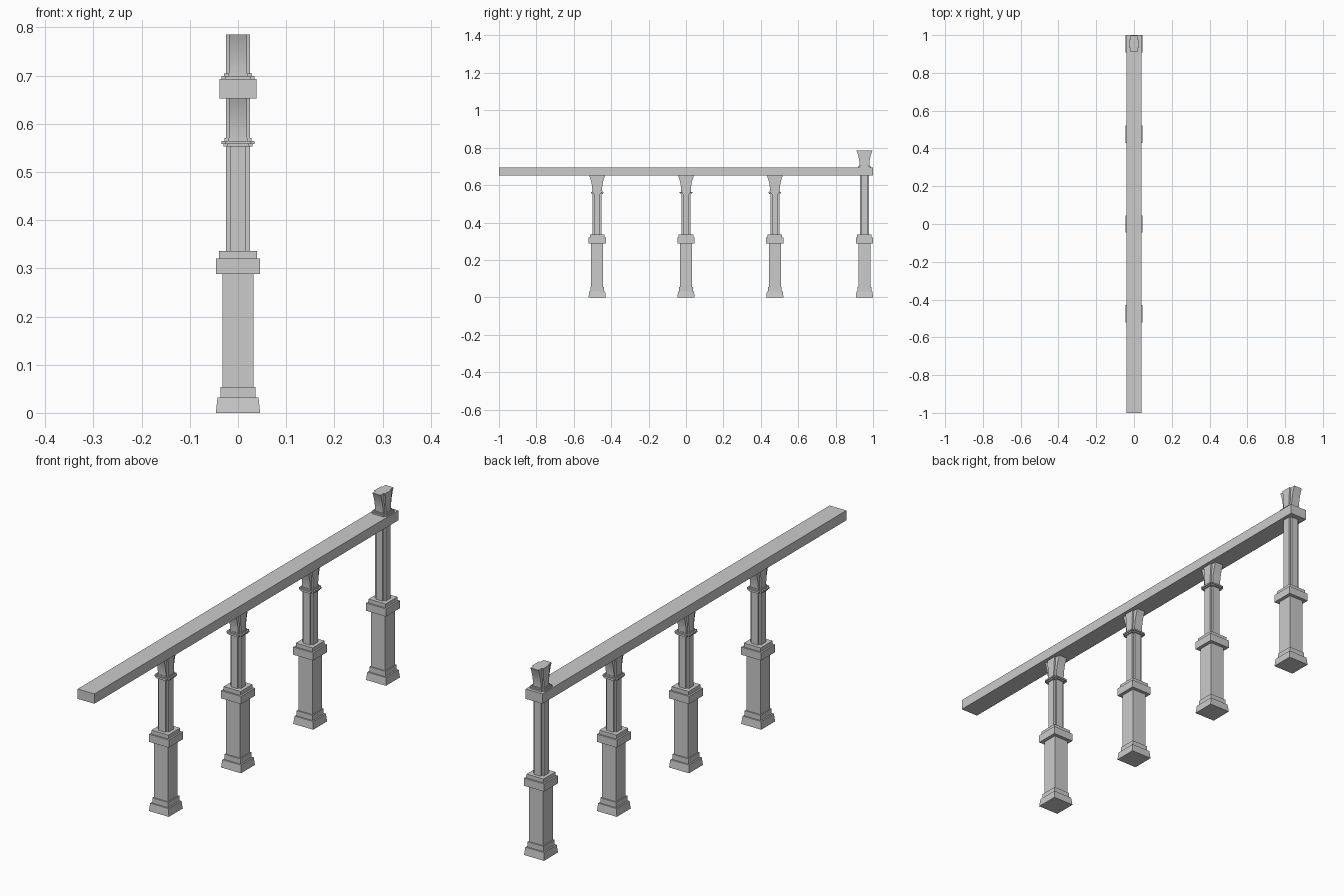
import bpy, bmesh

if "Cube" in bpy.data.objects:
    bpy.data.objects.remove(bpy.data.objects["Cube"])

def loft(name, rings, y0=0.0, smooth=False):
    """Skin a stack of closed rings [(z, [(x, y), ...]), ...] and cap both ends."""
    bm = bmesh.new()
    loops = [[bm.verts.new((x, y + y0, z)) for x, y in pts] for z, pts in rings]
    n = len(loops[0])
    for a, b in zip(loops, loops[1:]):
        for i in range(n):
            j = (i + 1) % n
            bm.faces.new((a[i], a[j], b[j], b[i]))
    bm.faces.new(loops[0][::-1])
    bm.faces.new(loops[-1])
    bmesh.ops.recalc_face_normals(bm, faces=bm.faces)
    me = bpy.data.meshes.new(name)
    bm.to_mesh(me)
    bm.free()
    ob = bpy.data.objects.new(name, me)
    bpy.context.collection.objects.link(ob)
    if smooth:
        bpy.context.view_layer.objects.active = ob
        bpy.ops.object.select_all(action='DESELECT')
        ob.select_set(True)
        bpy.ops.object.shade_smooth_by_angle(angle=0.5)
    return ob

def rect(hx, hy):
    return [(hx, -hy), (hx, hy), (-hx, hy), (-hx, -hy)]

def notched(ox, ix, oy, iy):
    """Square with stepped corners: outer and inner half-sizes on each axis."""
    q = [(ox, iy), (ix, iy), (ix, oy)]
    left = [(-x, y) for x, y in q[::-1]]
    top = q + left
    return top + [(-x, -y) for x, y in top]

def flare(z0, z1, steps=8):
    """Capital that spreads along the rail only, with a concave curve."""
    rings = []
    for k in range(steps + 1):
        t = k / steps
        c = t ** 2
        rings.append((z0 + (z1 - z0) * t,
                      notched(0.025, 0.0185, 0.026 + 0.017 * c, 0.017 + 0.005 * c)))
    return rings

def collar(name, layers, y):
    rings = []
    for z0, z1, r in layers:
        s = notched(r, r - 0.008, r, r - 0.008)
        rings += [(z0, s), (z1, s)]
    loft(name, rings, y)

RAIL_LOW, RAIL_TOP = 0.652, 0.693

def post(y, shaft_top):
    # plinth, square pier and its moulded cap as one stepped profile
    profile = [(0, .046), (.032, .0425), (.032, .0365), (.054, .0365),
               (.054, .032), (.288, .032), (.288, .046), (.32, .046),
               (.32, .039), (.336, .039)]
    loft("pier", [(z, rect(r, r)) for z, r in profile], y)
    # notched upper shaft
    s = notched(.0245, .016, .0245, .016)
    loft("upper_shaft", [(.336, s), (shaft_top, s)], y)

# three intermediate posts with collar and flared capital
for y in (-0.475, 0.0, 0.475):
    post(y, 0.553)
    collar("collar", [(.553, .558, .030), (.558, .564, .034), (.564, .57, .028)], y)
    loft("capital", flare(.57, RAIL_LOW), y, True)

# end post running up to the rail, with a finial above it
END = 0.954
post(END, RAIL_LOW)
collar("finial_base", [(RAIL_TOP, .699, .034), (.699, .704, .029)], END)
loft("finial", flare(.704, .785), END, True)

# handrail
loft("rail", [(RAIL_LOW, rect(.0385, 1.0)), (RAIL_TOP, rect(.0385, 1.0))])
